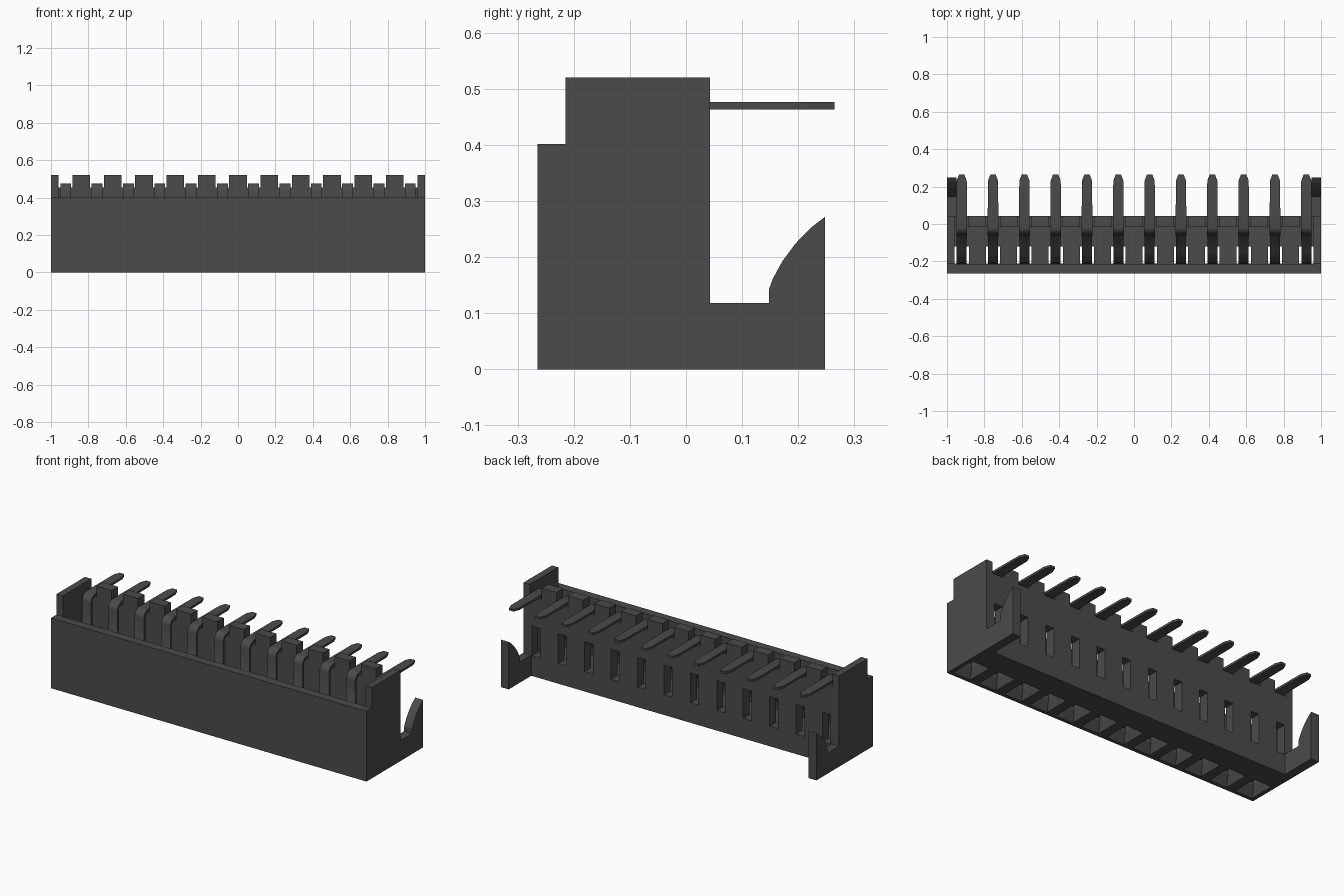
import bpy, bmesh, math
from mathutils import Vector

if "Cube" in bpy.data.objects:
    bpy.data.objects.remove(bpy.data.objects["Cube"], do_unlink=True)

mat = bpy.data.materials.new("dark grey")
mat.use_nodes = True
COL = (0.07, 0.07, 0.07, 1)
mat.diffuse_color = COL
mat.node_tree.nodes["Principled BSDF"].inputs["Base Color"].default_value = COL

COUNT, PITCH = 12, 0.1675
PIN_X = [(i - (COUNT - 1) / 2) * PITCH for i in range(COUNT)]


def finish(name, bm):
    bmesh.ops.recalc_face_normals(bm, faces=bm.faces)
    me = bpy.data.meshes.new(name)
    bm.to_mesh(me)
    bm.free()
    me.materials.append(mat)
    ob = bpy.data.objects.new(name, me)
    bpy.context.collection.objects.link(ob)
    return ob


def loft(bm, loops):
    """Closed solid through rings of equal vertex count."""
    rings = [[bm.verts.new(p) for p in loop] for loop in loops]
    n = len(rings[0])
    for a, b in zip(rings, rings[1:]):
        for i in range(n):
            j = (i + 1) % n
            bm.faces.new((a[i], a[j], b[j], b[i]))
    bm.faces.new(rings[0][::-1])
    bm.faces.new(rings[-1])


def extrude_x(name, profile, x0, x1):
    bm = bmesh.new()
    loft(bm, [[(x, y, z) for y, z in profile] for x in (x0, x1)])
    return finish(name, bm)


def rect(x, hw, y0, y1, z):
    return [(x - hw, y0, z), (x + hw, y0, z), (x + hw, y1, z), (x - hw, y1, z)]


# Housing channel: low front wall, floor and tall back wall
housing = extrude_x("housing", [(-0.265, 0), (0.043, 0), (0.043, 0.455), (-0.015, 0.455),
                                (-0.015, 0.10), (-0.215, 0.10), (-0.215, 0.402),
                                (-0.265, 0.402)], -1, 1)

# Cut the tapered wire entries in the floor and the slots in the back wall
bm = bmesh.new()
for x in PIN_X:
    loft(bm, [rect(x, 0.058, -0.248, -0.092, -0.005),
              rect(x, 0.038, -0.212, -0.12, 0.05),
              rect(x, 0.038, -0.212, -0.12, 0.13)])
    loft(bm, [rect(x, 0.026, -0.03, 0.06, 0.115),
              rect(x, 0.026, -0.03, 0.06, 0.285)])
cutter = finish("opening_cutter", bm)
cutter.hide_render = True
mod = housing.modifiers.new("openings", "BOOLEAN")
mod.operation = "DIFFERENCE"
mod.solver = "EXACT"
mod.object = cutter
bpy.context.view_layer.objects.active = housing
housing.select_set(True)
bpy.ops.object.modifier_apply(modifier=mod.name)
housing.select_set(False)
bpy.data.objects.remove(cutter, do_unlink=True)

# End plates and hooked latch arms
plate = [(-0.215, 0.10), (-0.015, 0.10), (-0.015, 0.455), (0.043, 0.455),
         (0.043, 0.52), (-0.215, 0.52)]
arm = [(0.043, 0), (0.248, 0), (0.248, 0.272), (0.222, 0.252), (0.195, 0.224),
       (0.172, 0.193), (0.155, 0.162), (0.148, 0.143), (0.148, 0.118), (0.043, 0.118)]
for side, s in (("left", 1), ("right", -1)):
    extrude_x(side + "_end_plate", plate, s * 0.96, s)
    extrude_x(side + "_latch_arm", arm, s * 0.95, s)

# Dividing teeth on top of the back wall
bm = bmesh.new()
for a, b in zip(PIN_X, PIN_X[1:]):
    x = (a + b) / 2
    loft(bm, [rect(x, 0.0475, -0.015, 0.043, 0.455), rect(x, 0.0475, -0.015, 0.043, 0.52)])
finish("divider_teeth", bm)

# Contact centreline: tapered tip, straight tail, bend over the wall, spring foot
path = [(0.265, 0.47, 0.014), (0.232, 0.47, 0.027)]
for k in range(7):
    t = math.radians(15 * k)
    path.append((-0.015 - 0.035 * math.sin(t), 0.435 + 0.035 * math.cos(t), 0.029))
path += [(-0.05, 0.30, 0.029), (-0.07, 0.265, 0.027), (-0.15, 0.205, 0.027),
         (-0.185, 0.17, 0.027), (-0.202, 0.13, 0.027), (-0.204, 0.07, 0.027)]


def ribbon(bm, x, pts, half):
    loops = []
    for i, (y, z, w) in enumerate(pts):
        p, q = pts[max(i - 1, 0)], pts[min(i + 1, len(pts) - 1)]
        d = Vector((q[0] - p[0], q[1] - p[1])).normalized()
        ny, nz = -d.y * half, d.x * half
        loops.append([(x - w, y + ny, z + nz), (x + w, y + ny, z + nz),
                      (x + w, y - ny, z - nz), (x - w, y - ny, z - nz)])
    loft(bm, loops)


bm = bmesh.new()
for x in PIN_X:
    ribbon(bm, x, path, 0.0065)
contacts = finish("contacts", bm)
bpy.ops.object.select_all(action="DESELECT")
contacts.select_set(True)
bpy.context.view_layer.objects.active = contacts
bpy.ops.object.shade_smooth_by_angle(angle=math.radians(35))
